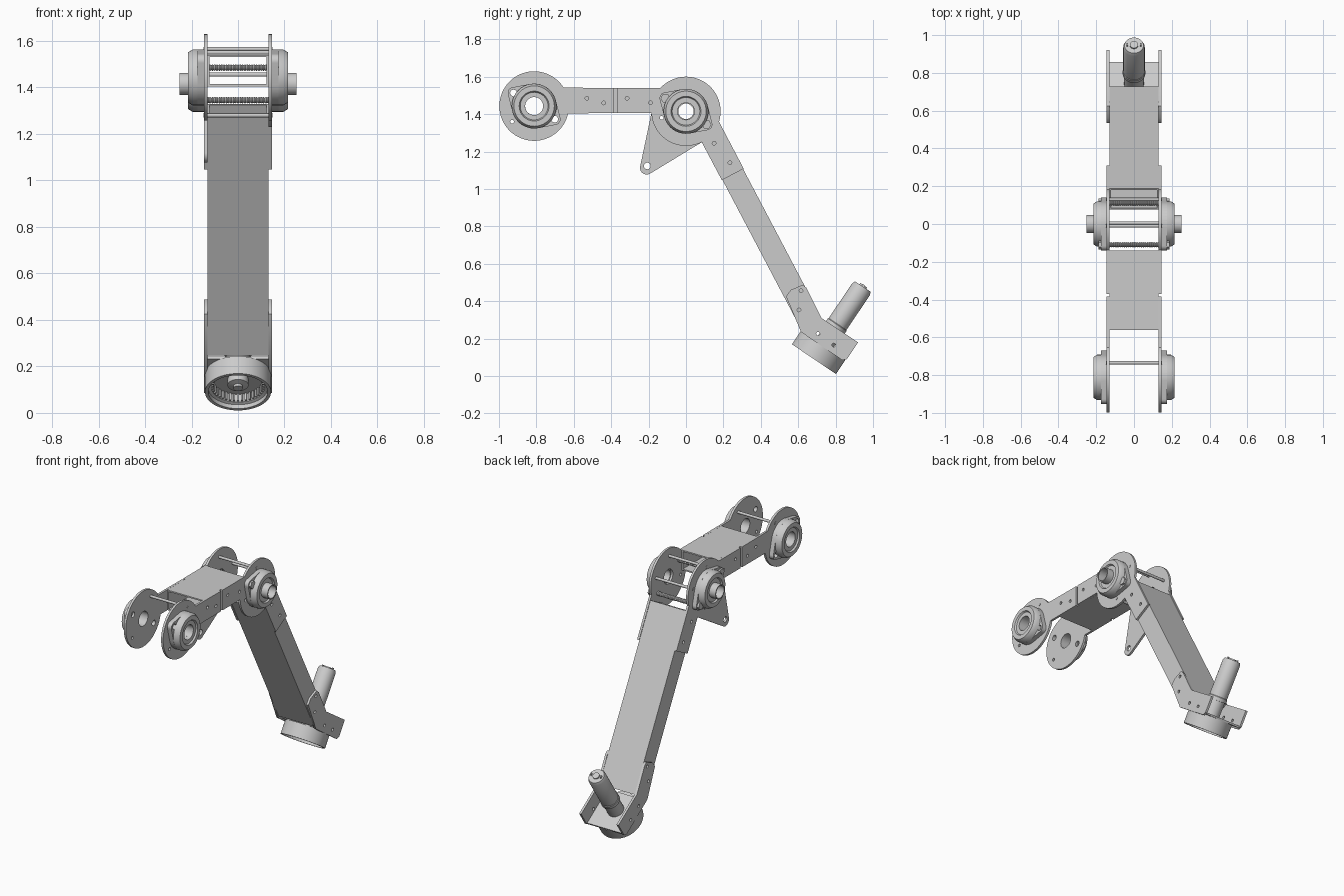
import bpy, bmesh
from math import sin, cos, pi, radians
from mathutils import Matrix, Vector

cube = bpy.data.objects.get("Cube")
if cube:
    bpy.data.objects.remove(cube)

grey = bpy.data.materials.new("plain_grey")
grey.use_nodes = True
grey.diffuse_color = (0.6, 0.6, 0.6, 1)
grey.node_tree.nodes["Principled BSDF"].inputs["Base Color"].default_value = (0.6, 0.6, 0.6, 1)


def frame(origin, x, y, z):
    m = Matrix((x, y, z)).transposed().to_4x4()
    m.translation = Vector(origin)
    return m


def finish(name, bm, matrix):
    bmesh.ops.remove_doubles(bm, verts=bm.verts, dist=0.0001)
    bmesh.ops.recalc_face_normals(bm, faces=bm.faces)
    mesh = bpy.data.meshes.new(name)
    bm.to_mesh(mesh)
    bm.free()
    mesh.materials.append(grey)
    ob = bpy.data.objects.new(name, mesh)
    ob.matrix_world = matrix
    bpy.context.collection.objects.link(ob)
    bpy.ops.object.select_all(action="DESELECT")
    ob.select_set(True)
    bpy.context.view_layer.objects.active = ob
    bpy.ops.object.shade_smooth_by_angle(angle=radians(35))
    return ob


def arc(c, r, start, end, n=48):
    angles = [radians(start + (end - start) * i / n) for i in range(n + 1)]
    return [(c[0] + r * cos(a), c[1] + r * sin(a)) for a in angles]


def ring(c, r, n=16):
    return arc(c, r, 0, 360, n)[:-1]


def sheet(name, outline, holes, depth, matrix):
    """Filled outline with holes, extruded along local z."""
    cu = bpy.data.curves.new(name, "CURVE")
    cu.dimensions, cu.fill_mode, cu.extrude = "2D", "BOTH", depth / 2
    for loop in [outline] + holes:
        sp = cu.splines.new("POLY")
        sp.points.add(len(loop) - 1)
        for p, (u, v) in zip(sp.points, loop):
            p.co = (u, v, 0, 1)
        sp.use_cyclic_u = True
    tmp = bpy.data.objects.new(name, cu)
    bpy.context.collection.objects.link(tmp)
    deps = bpy.context.evaluated_depsgraph_get()
    mesh = bpy.data.meshes.new_from_object(tmp.evaluated_get(deps))
    bm = bmesh.new()
    bm.from_mesh(mesh)
    bpy.data.objects.remove(tmp)
    bpy.data.meshes.remove(mesh)
    return finish(name, bm, matrix)


def lathe(name, profile, matrix, closed=False, steps=40):
    bm = bmesh.new()
    vs = [bm.verts.new((r, 0, z)) for r, z in profile]
    pairs = list(zip(vs, vs[1:])) + ([(vs[-1], vs[0])] if closed else [])
    es = [bm.edges.new(p) for p in pairs]
    bmesh.ops.spin(bm, geom=vs + es, cent=(0, 0, 0), axis=(0, 0, 1),
                   angle=2 * pi, steps=steps)
    return finish(name, bm, matrix)


def box(bm, centre, size, turn=0):
    m = Matrix.Rotation(turn, 4, "Z") @ Matrix.Translation(centre) @ Matrix.Diagonal((*size, 1))
    bmesh.ops.create_cube(bm, size=1, matrix=m)


def side_frame(x):
    """Local xy becomes world yz."""
    return frame((x, 0, 0), (0, 1, 0), (0, 0, 1), (1, 0, 0))


def axle_frame(s, x, y, z):
    """Local z points outward along x."""
    return frame((s * x, y, z), (0, 1, 0), (0, 0, s), (s, 0, 0))


def bar(r, x0, x1):
    return [(0, x0), (r, x0), (r, x1), (0, x1)]


shoulder, elbow = (-0.812, 1.443), (0, 1.415)
d, n = Vector((0.466, -0.885)), Vector((0.885, 0.466))   # forearm along and across


def on_forearm(s, t):
    return tuple(Vector(elbow) + d * s + n * t)


def lug_point(c, k):
    return (c[0] + k * 0.11, c[1] - k * 0.07)


# Side plates of both arms
shoulder_plate = arc(shoulder, 0.186, 32, 348) + [(-0.385, 1.405), (-0.385, 1.54)]
forearm_tab = [on_forearm(0.415, -0.002), on_forearm(0.415, 0.13)]
elbow_top = arc(elbow, 0.185, 342.5, 497.5) + [(-0.37, 1.54), (-0.37, 1.405)]
foot_plate = [(0.535, 0.425), (0.56, 0.46), (0.625, 0.488), (0.645, 0.47), (0.725, 0.31),
              (0.92, 0.18), (0.86, 0.09), (0.835, 0.085), (0.615, 0.235)]
rivets = lambda pts: [ring(p, 0.01, 12) for p in pts]
for s, side in ((1, "left"), (-1, "right")):
    m = side_frame(s * 0.138)
    sheet("shoulder_plate_" + side, shoulder_plate,
          [ring(shoulder, 0.048, 32)] + [ring(lug_point(shoulder, k), 0.018) for k in (-1, 1)]
          + rivets([(-0.93, 1.36), (-0.53, 1.485), (-0.44, 1.46)]), 0.015, m)
    holes = [ring(elbow, 0.048, 32)] + rivets(
        [(-0.13, 1.38), (-0.315, 1.485), (-0.19, 1.46), (0.15, 1.245), (0.235, 1.14)])
    if s > 0:
        lower = arc(elbow, 0.185, 183, 297)
    else:   # the right plate carries a pointed lever
        lower = [(-0.185, 1.405)] + arc((-0.21, 1.113), 0.036, 172, 300, 16) + [(0.085, 1.25)]
        holes.append(ring((-0.207, 1.123), 0.018))
    sheet("elbow_plate_" + side, lower + forearm_tab + elbow_top, holes, 0.015, m)
    sheet("foot_plate_" + side, foot_plate,
          rivets([(0.615, 0.455), (0.604, 0.353), (0.706, 0.225), (0.79, 0.165)]), 0.015, m)

    # Flanged bearings
    for joint, c in (("shoulder", shoulder), ("elbow", elbow)):
        flange = (arc(lug_point(c, 1), 0.031, -80, 15, 12) + arc(c, 0.12, 15, 100, 16)
                  + arc(lug_point(c, -1), 0.031, 100, 195, 12) + arc(c, 0.12, 195, 280, 16))
        holes = [ring(c, 0.048, 32)] + [ring(lug_point(c, k), 0.018) for k in (-1, 1)]
        sheet(joint + "_flange_" + side, flange, holes, 0.03, side_frame(s * 0.16))
        lathe(joint + "_bearing_" + side,
              [(0.12, 0), (0.12, 0.05), (0.108, 0.07), (0.08, 0.07), (0.074, 0.06),
               (0.048, 0.06), (0.048, 0)], axle_frame(s, 0.145, *c), True)
    lathe("elbow_sleeve_" + side, [(0.048, 0), (0.048, 0.107), (0.041, 0.107), (0.041, 0)],
          axle_frame(s, 0.145, *elbow), True)
    for k in (-1, 1):
        lathe("flange_nut_" + side, bar(0.026, 0, 0.014),
              axle_frame(s, 0.175, *lug_point(elbow, k)), steps=6)

# Cross rods, plain and threaded
for p in ((-0.735, 1.565), (-0.01, 1.55), (0.13, 1.455), (0.005, 1.28)):
    lathe("cross_rod", bar(0.009, -0.148, 0.148), axle_frame(1, 0, *p), steps=16)
threads = [(0.0145 - 0.004 * (i % 2), -0.18 + i * 0.005) for i in range(73)]
for k in (-1, 1):
    lathe("threaded_rod", [(0, -0.18)] + threads + [(0, 0.18)],
          axle_frame(1, 0, *lug_point(elbow, k)), steps=16)


# Hollow box tubes
def rect(w, h):
    return [(-w, -h), (w, -h), (w, h), (-w, h)]


def tube(name, centre, along, across, half_height, length):
    m = frame((0, *centre), (1, 0, 0), (0, *across), (0, *along))
    sheet(name, rect(0.131, half_height), [rect(0.122, half_height - 0.009)], length, m)


tube("upper_arm", (-0.35, 1.4725), (-1, 0), (0, 1), 0.0675, 0.42)
tube("forearm", on_forearm(0.742, 0.064), d, n, 0.0625, 1.156)

# Tool head: cup, inner teeth, bracket and motor share one axis
head = frame((0, 0.684, 0.09), (1, 0, 0), (0, 0.829, -0.559), (0, 0.559, 0.829))
lathe("tool_cup", [(0, 0.09), (0.142, 0.09), (0.142, 0), (0.128, 0), (0.128, 0.02),
                   (0.115, 0.025), (0.115, 0.065), (0.045, 0.065), (0.045, 0.035),
                   (0.02, 0.03), (0.02, 0.018), (0, 0.018)], head, steps=56)
bm = bmesh.new()
for i in range(40):
    box(bm, (0.111, 0, 0.045), (0.012, 0.008, 0.036), 2 * pi * i / 40)
finish("cup_teeth", bm, head)
bm = bmesh.new()
box(bm, (0, 0.01, 0.096), (0.262, 0.26, 0.012))
finish("motor_bracket", bm, head)
lathe("motor", [(0, 0.1), (0.052, 0.1), (0.052, 0.2), (0.06, 0.2), (0.06, 0.222),
                (0.057, 0.226), (0.057, 0.45), (0.05, 0.468), (0.022, 0.468),
                (0.022, 0.476), (0, 0.476)], head)
bm = bmesh.new()
for k in (-1, 1):
    box(bm, (k * 0.036, 0, 0.473), (0.006, 0.016, 0.012))
finish("motor_terminals", bm, head)
